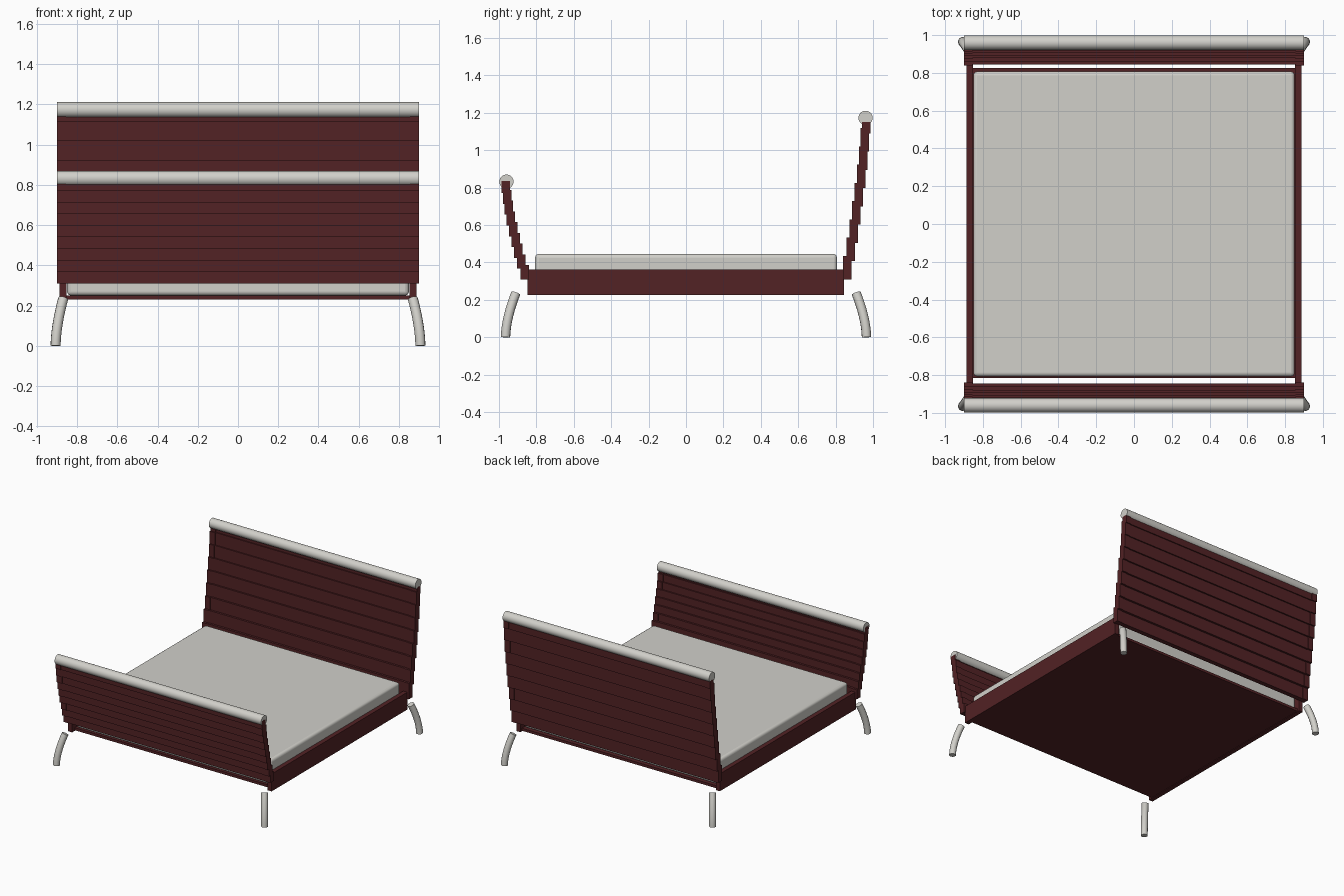
import bpy
import math
from mathutils import Vector

cube = bpy.data.objects.get("Cube")
if cube:
    bpy.data.objects.remove(cube, do_unlink=True)


def material(name, rgb):
    mat = bpy.data.materials.new(name)
    mat.use_nodes = True
    color = (*rgb, 1.0)
    mat.diffuse_color = color
    mat.node_tree.nodes["Principled BSDF"].inputs["Base Color"].default_value = color
    return mat


wood = material("dark red wood", (0.085, 0.016, 0.018))
cream = material("pale warm grey", (0.64, 0.63, 0.59))


def box(name, low, high, mat, bevel=0):
    low, high = Vector(low), Vector(high)
    bpy.ops.mesh.primitive_cube_add(size=1, location=(low + high) / 2)
    obj = bpy.context.object
    obj.name = name
    obj.scale = high - low
    bpy.ops.object.transform_apply(location=False, rotation=False, scale=True)
    obj.data.materials.append(mat)
    if bevel:
        mod = obj.modifiers.new("soft edges", 'BEVEL')
        mod.width = bevel
        mod.segments = 4
        bpy.ops.object.shade_smooth_by_angle(angle=math.radians(40))
    return obj


def roll(name, y, z):
    bpy.ops.mesh.primitive_cylinder_add(vertices=32, radius=0.038, depth=1.8,
                                        location=(0, y, z), rotation=(0, math.pi / 2, 0))
    bpy.context.object.name = name
    bpy.context.object.data.materials.append(cream)
    bpy.ops.object.shade_smooth_by_angle(angle=math.radians(40))


def end_board(name, side, step, height, top):
    """Curved board of overlapping upright slats with thicker end blocks."""
    for i in range(9):
        t = i / 8
        outer = 0.885 + 0.145 * t - 0.043 * t * t
        inner = outer - 0.045
        low = 0.31 + step * i
        high = min(low + height, top)
        for part, x0, x1, inset in (("slat", -0.855, 0.855, 0.004),
                                    ("left_end", 0.855, 0.901, 0),
                                    ("right_end", -0.901, -0.855, 0)):
            ys = sorted((side * (inner + inset), side * (outer - inset)))
            box(f"{name}_{part}_{i + 1}", (x0, ys[0], low), (x1, ys[1], high), wood)


def leg(name, sx, sy):
    curve = bpy.data.curves.new(name, 'CURVE')
    curve.dimensions = '3D'
    curve.bevel_depth = 0.025
    curve.bevel_resolution = 4
    curve.use_fill_caps = True
    spline = curve.splines.new('POLY')
    count = 9
    spline.points.add(count - 1)
    for i, point in enumerate(spline.points):
        t = i / (count - 1)
        bend = t ** 1.7
        point.co = (sx * (0.907 - 0.038 * bend), sy * (0.965 - 0.055 * bend), 0.235 * t, 1)
    obj = bpy.data.objects.new(name, curve)
    bpy.context.collection.objects.link(obj)
    bpy.ops.object.select_all(action='DESELECT')
    obj.select_set(True)
    bpy.context.view_layer.objects.active = obj
    bpy.ops.object.convert(target='MESH')
    obj = bpy.context.object
    obj.name = name
    obj.data.materials.append(cream) if not obj.data.materials else None
    bpy.ops.object.shade_smooth_by_angle(angle=math.radians(40))


# Base and mattress
box("platform", (-0.852, -0.815, 0.23), (0.852, 0.825, 0.25), wood)
box("mattress", (-0.85, -0.807, 0.25), (0.85, 0.807, 0.445), cream, 0.02)
for label, sx in (("left", 1), ("right", -1)):
    xs = sorted((sx * 0.852, sx * 0.887))
    box(f"{label}_side_rail", (xs[0], -0.848, 0.226), (xs[1], 0.845, 0.363), wood)

# Headboard and footboard
end_board("headboard", 1, 0.0975, 0.125, 1.15)
end_board("footboard", -1, 0.0575, 0.075, 0.835)
roll("headboard_roll", 0.96, 1.173)
roll("footboard_roll", -0.96, 0.832)

# Legs
for side, sx in (("left", 1), ("right", -1)):
    for end, sy in (("front", -1), ("back", 1)):
        leg(f"{end}_{side}_leg", sx, sy)
